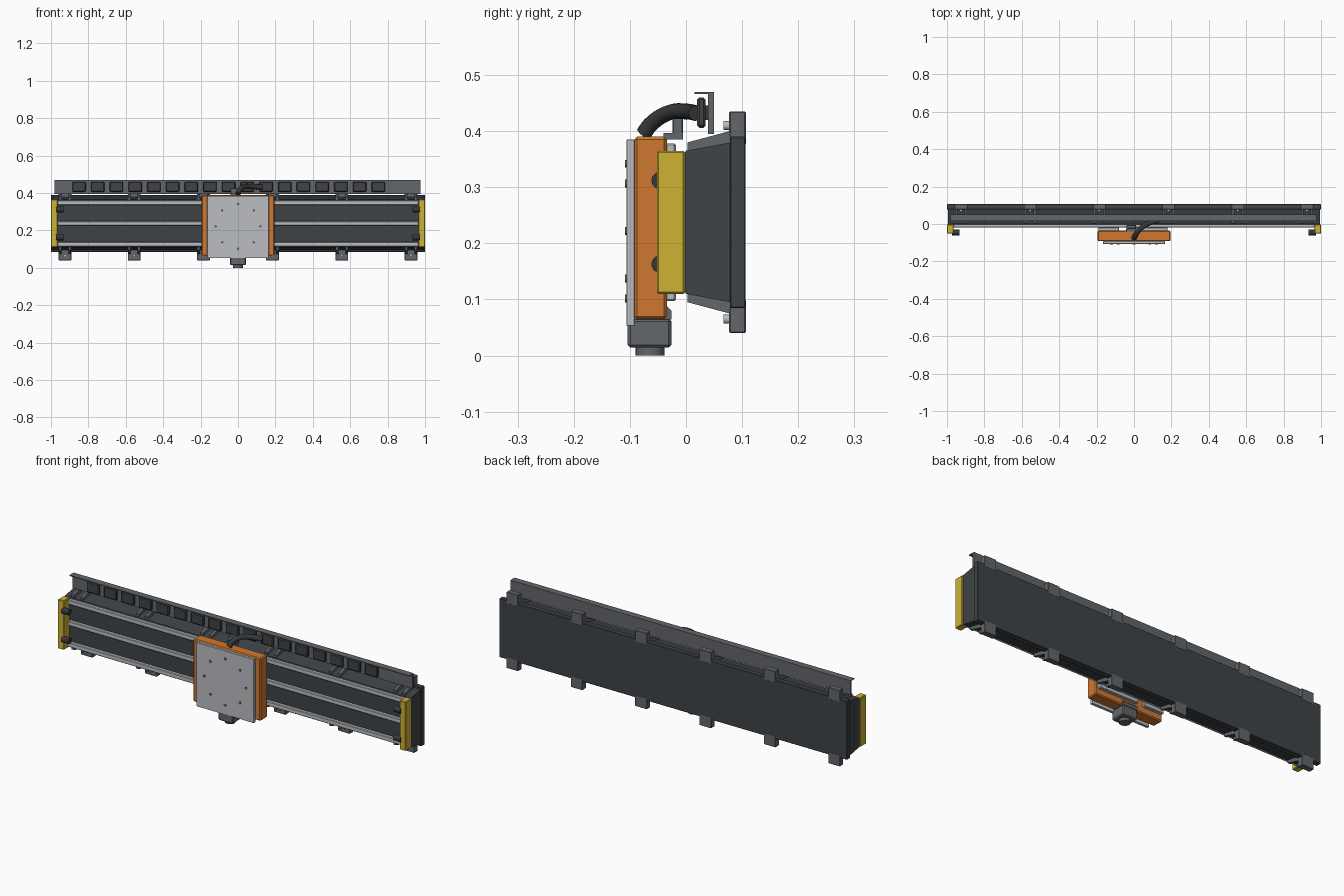
import bpy, bmesh
from math import sin, cos, pi
from mathutils import Matrix, Vector

cube = bpy.data.objects.get("Cube")
if cube:
    bpy.data.objects.remove(cube, do_unlink=True)


def material(name, r, g, b):
    m = bpy.data.materials.new(name)
    m.use_nodes = True
    m.diffuse_color = (r, g, b, 1)
    m.node_tree.nodes["Principled BSDF"].inputs["Base Color"].default_value = (r, g, b, 1)
    return m


DARK = material("charcoal", .05, .056, .063)
BLACK = material("black rubber", .035, .038, .042)
GREY = material("mid grey", .125, .135, .145)
YELLOW = material("yellow", .62, .45, .035)
ORANGE = material("orange", .62, .19, .03)
SILVER = material("silver", .5, .51, .54)
MID_Z = 0.2375


def finish(name, bm, mat, bevel=0, smooth=False):
    bmesh.ops.recalc_face_normals(bm, faces=bm.faces)
    mesh = bpy.data.meshes.new(name)
    bm.to_mesh(mesh)
    bm.free()
    mesh.materials.append(mat)
    ob = bpy.data.objects.new(name, mesh)
    bpy.context.collection.objects.link(ob)
    if bevel:
        mod = ob.modifiers.new("edge", "BEVEL")
        mod.width = bevel
        mod.segments = 1
    if smooth:
        bpy.ops.object.select_all(action="DESELECT")
        ob.select_set(True)
        bpy.context.view_layer.objects.active = ob
        bpy.ops.object.shade_smooth_by_angle()
    return ob


def box(name, x, y, z, mat, bevel=0):
    """Box from (min, max) ranges."""
    bm = bmesh.new()
    size = [b - a for a, b in (x, y, z)]
    mid = [(a + b) / 2 for a, b in (x, y, z)]
    bmesh.ops.create_cube(bm, size=1, matrix=Matrix.Translation(mid) @ Matrix.Diagonal((*size, 1)))
    return finish(name, bm, mat, bevel)


def cylinder(name, center, axis, radius, length, mat):
    bm = bmesh.new()
    turn = Vector((0, 0, 1)).rotation_difference(Vector(axis)).to_matrix().to_4x4()
    bmesh.ops.create_cone(bm, cap_ends=True, segments=20, radius1=radius, radius2=radius,
                          depth=length, matrix=Matrix.Translation(center) @ turn)
    return finish(name, bm, mat, smooth=True)


def extrude_x(name, profile, x0, x1, mat):
    """Sweep a (y, z) outline along x."""
    bm = bmesh.new()
    face = bm.faces.new([bm.verts.new((x0, y, z)) for y, z in profile])
    new = bmesh.ops.extrude_face_region(bm, geom=[face])["geom"]
    bmesh.ops.translate(bm, vec=(x1 - x0, 0, 0),
                        verts=[v for v in new if isinstance(v, bmesh.types.BMVert)])
    return finish(name, bm, mat)


def flip(z):
    return 2 * MID_Z - z


# Long beam: back plate and tapered body
box("back_plate", (-1, 1), (.078, .106), (.085, .39), DARK, .002)
half = [(.08, .38), (.0, .365), (-.003, .36)]
extrude_x("beam_body", half + [(y, flip(z)) for y, z in reversed(half)], -.995, .995, DARK)

# Three linear guide strips
for z in (.348, MID_Z, flip(.348)):
    box("guide_rail", (-.965, .965), (-.02, 0), (z - .012, z + .012), SILVER, .003)

# Mounting feet with gussets and bolts, above and below
for i in range(6):
    x = -.925 + i * .37
    for side, edge in (("upper", .435), ("lower", .04)):
        up = side == "upper"
        inner = .375 if up else .1
        box(side + "_foot", (x - .034, x + .034), (.077, .1065), tuple(sorted((edge, inner))), GREY, .002)
        wedge = [(.003, .36), (.003, .38), (.078, .4), (.078, .36)]
        for dx in (-.026, .026):
            extrude_x(side + "_gusset", [(y, z if up else flip(z)) for y, z in wedge],
                      x + dx - .007, x + dx + .007, GREY)
        cylinder(side + "_foot_bolt", (x, .073, .41 if up else .065), (0, 1, 0), .008, .012, SILVER)

# End caps with rubber buffers
for s in (-1, 1):
    box("end_cap", tuple(sorted((s * .965, s))), (-.052, -.002), (.11, .365), YELLOW, .003)
    for z in (.312, .163):
        cylinder("end_buffer", (s * .954, -.046, z), (1, 0, 0), .0155, .04, BLACK)

# Moving carriage: housing, front plate and bearing blocks
box("carriage_housing", (-.194, .194), (-.092, -.034), (.065, .39), ORANGE, .005)
box("front_plate", (-.165, .165), (-.106, -.092), (.053, .385), SILVER, .001)
for x in ((-.19, -.08), (-.04, .18)):
    for z in (.336, .097):
        box("bearing_block", x, (-.052, -.018), (z, z + .042), SILVER, .003)

# Ring of plate screws
for i in range(8):
    a = i * pi / 4
    cylinder("plate_screw", (.12 * sin(a), -.106, .222 + .12 * cos(a)), (0, 1, 0), .007, .005, GREY)

# Motor under the carriage
box("motor", (-.042, .042), (-.104, -.026), (.014, .066), GREY, .005)
extrude_x("motor_neck", [(-.092, .064), (-.026, .064), (-.026, .08), (-.034, .088), (-.092, .088)],
          -.042, .042, GREY)
cylinder("motor_cap", (0, -.064, .008), (0, 0, 1), .026, .016, GREY)

# Cable tray and chain links
tray = [(.05, .395), (.05, .47), (.015, .47), (.015, .466), (.039, .466), (.039, .395)]
extrude_x("cable_tray", tray, -.98, .975, GREY)
for i in range(17):
    x = -.85 + i * .1
    box("chain_link", (x - .036, x + .036), (.02, .035), (.406, .46), DARK, .004)
    box("link_clip", (x - .012, x + .012), (.033, .041), (.42, .446), BLACK)

# Cable from carriage to chain
curve = bpy.data.curves.new("cable", "CURVE")
curve.dimensions = "3D"
curve.bevel_depth = .014
curve.bevel_resolution = 3
curve.use_fill_caps = True
path = [(0, -.076, .395), (.006, -.062, .413), (.03, -.03, .433), (.07, .0, .435), (.13, .018, .432)]
spline = curve.splines.new("BEZIER")
spline.bezier_points.add(len(path) - 1)
for point, co in zip(spline.bezier_points, path):
    point.co = co
    point.handle_left_type = point.handle_right_type = "AUTO"
curve.materials.append(BLACK)
bpy.context.collection.objects.link(bpy.data.objects.new("cable", curve))
box("cable_bracket", (-.04, .01), (-.024, -.005), (.395, .425), GREY, .002)
box("bracket_arm", (-.04, .01), (-.04, -.005), (.385, .397), GREY)
